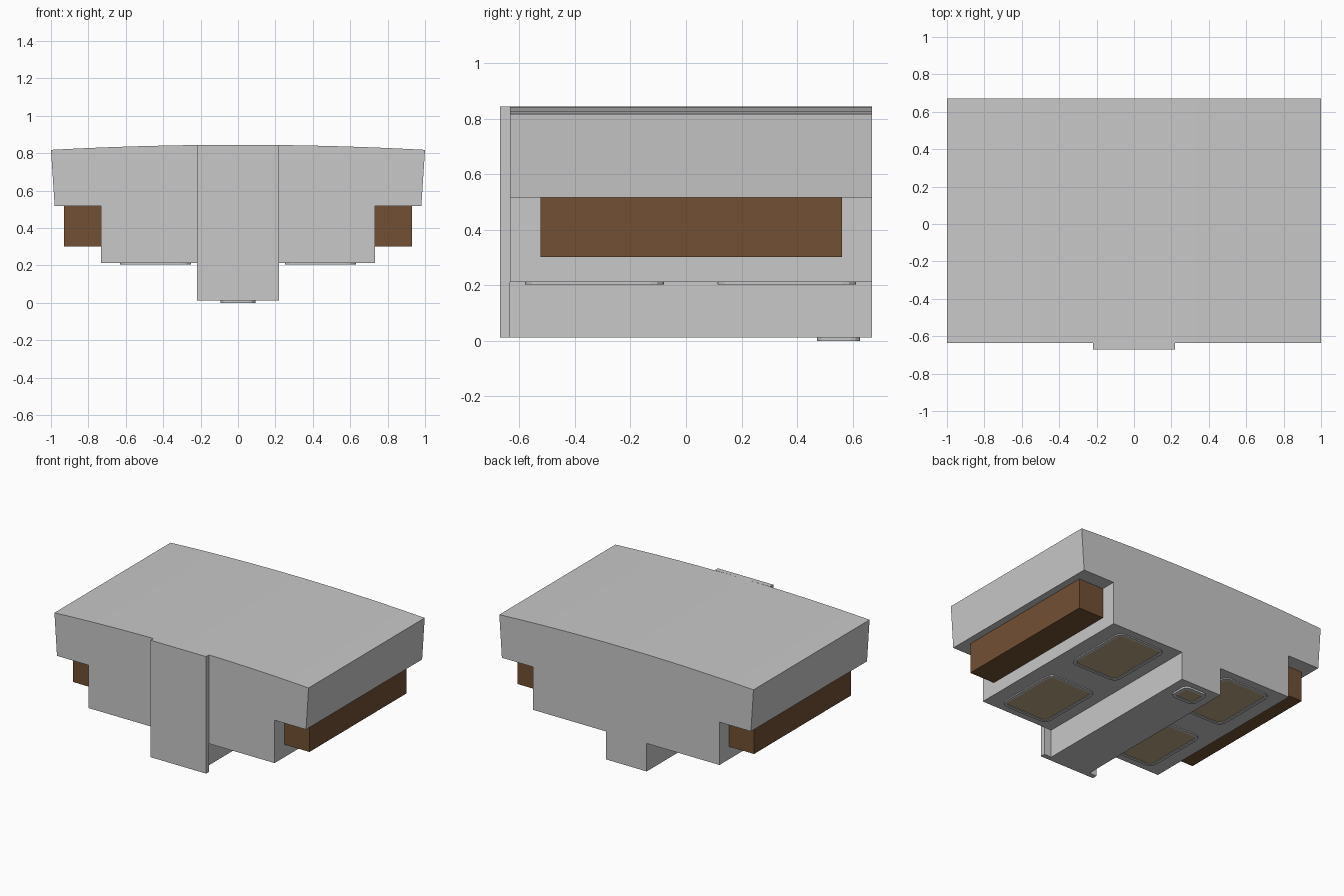
import bpy, bmesh, math

if "Cube" in bpy.data.objects:
    bpy.data.objects.remove(bpy.data.objects["Cube"])


def material(name, rgb):
    m = bpy.data.materials.new(name)
    m.diffuse_color = (*rgb, 1)
    m.use_nodes = True
    m.node_tree.nodes["Principled BSDF"].inputs["Base Color"].default_value = m.diffuse_color
    return m


GREY = material("light_grey", (0.58, 0.58, 0.58))
BROWN = material("wood_brown", (0.168, 0.08, 0.034))
TAN = material("pad_tan", (0.52, 0.40, 0.24))


def finish(bm, name, mats):
    bmesh.ops.recalc_face_normals(bm, faces=bm.faces)
    me = bpy.data.meshes.new(name)
    bm.to_mesh(me)
    bm.free()
    for m in mats:
        me.materials.append(m)
    ob = bpy.data.objects.new(name, me)
    bpy.context.collection.objects.link(ob)
    return ob


def extrude_profile(name, pts, y0, y1, mat):
    """Extrude an (x, z) outline from y0 to y1."""
    bm = bmesh.new()
    face = bm.faces.new([bm.verts.new((x, y0, z)) for x, z in pts])
    new = bmesh.ops.extrude_face_region(bm, geom=[face])["geom"]
    bmesh.ops.translate(bm, vec=(0, y1 - y0, 0),
                        verts=[v for v in new if isinstance(v, bmesh.types.BMVert)])
    return finish(bm, name, [mat])


def box(name, x0, x1, y0, y1, z0, z1, mat):
    return extrude_profile(name, [(x0, z0), (x1, z0), (x1, z1), (x0, z1)], y0, y1, mat)


def pad(name, cx, cy, w, d, z0, z1, r, rim):
    """Rounded plate on an underside: grey rim around a recessed tan panel."""
    bm = bmesh.new()
    verts = []
    for i, (sx, sy) in enumerate([(1, 1), (-1, 1), (-1, -1), (1, -1)]):
        for k in range(4):
            a = math.pi / 2 * (i + k / 3)
            verts.append(bm.verts.new((cx + sx * (w / 2 - r) + r * math.cos(a),
                                       cy + sy * (d / 2 - r) + r * math.sin(a), z1)))
    face = bm.faces.new(verts)
    new = bmesh.ops.extrude_face_region(bm, geom=[face])["geom"]
    bmesh.ops.translate(bm, vec=(0, 0, z0 - z1),
                        verts=[v for v in new if isinstance(v, bmesh.types.BMVert)])
    bmesh.ops.recalc_face_normals(bm, faces=bm.faces)
    low = min(bm.faces, key=lambda f: f.calc_center_median().z)
    bmesh.ops.inset_individual(bm, faces=[low], thickness=rim)
    bmesh.ops.inset_individual(bm, faces=[low], thickness=0.003, depth=-0.003)
    low.material_index = 1
    return finish(bm, name, [GREY, TAN])


FRONT, BACK = -0.635, 0.67

# Main body: stepped cross-section with a gently crowned top
n = 12
top = [(1 - 2 * i / n, 0.845 - 0.027 * abs(1 - 2 * i / n) ** 2) for i in range(n + 1)]
lower = [(-0.98, 0.517), (-0.733, 0.517), (-0.733, 0.212), (-0.16, 0.212), (-0.16, 0.013)]
outline = top + lower + [(-x, z) for x, z in reversed(lower)]
extrude_profile("main_body", outline, FRONT, BACK, GREY)

# Front slab
box("front_slab", -0.218, 0.218, -0.67, FRONT, 0.013, 0.845, GREY)

# Side beams and underside pads, mirrored left and right
for side, s in (("left", -1), ("right", 1)):
    xs = sorted((s * 0.725, s * 0.93))
    box(side + "_beam", *xs, -0.525, 0.563, 0.302, 0.518, BROWN)
    for end, cy in (("front", -0.33), ("back", 0.363)):
        pad(f"{side}_{end}_pad", s * 0.44, cy, 0.38, 0.50, 0.204, 0.212, 0.05, 0.022)

# Small pad under the keel
pad("keel_pad", 0, 0.55, 0.185, 0.155, 0.0, 0.013, 0.035, 0.025)
